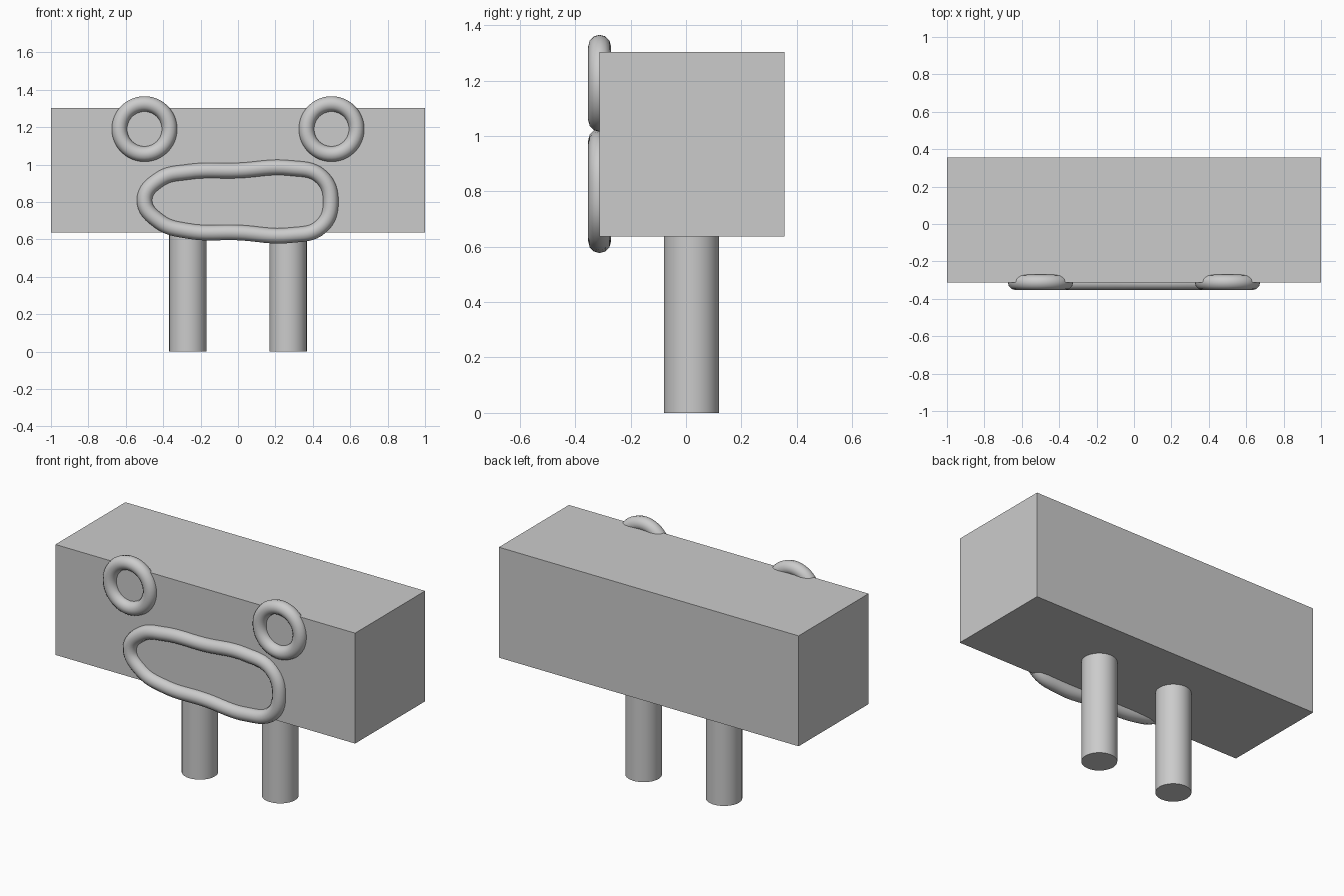
import bpy
import math

if "Cube" in bpy.data.objects:
    bpy.data.objects.remove(bpy.data.objects["Cube"])

grey = bpy.data.materials.new("plain grey")
grey.diffuse_color = (0.6, 0.6, 0.6, 1)
grey.use_nodes = True
grey.node_tree.nodes["Principled BSDF"].inputs["Base Color"].default_value = grey.diffuse_color

FRONT, BACK, BOTTOM, TOP = -0.312, 0.355, 0.637, 1.303
TUBE = 0.041


def finish(obj, name, smooth=True):
    obj.name = name
    obj.data.materials.clear()
    obj.data.materials.append(grey)
    if smooth:
        bpy.ops.object.shade_smooth_by_angle(angle=math.radians(35))


# Box body
bpy.ops.mesh.primitive_cube_add(size=1, location=(0, (FRONT + BACK) / 2, (TOP + BOTTOM) / 2))
body = bpy.context.object
body.scale = (2, BACK - FRONT, TOP - BOTTOM)
bpy.ops.object.transform_apply(location=False, rotation=False, scale=True)
finish(body, "body", smooth=False)

for side, s in (("left", -1), ("right", 1)):
    # Round legs, overlapping slightly into the body
    height = BOTTOM + 0.02
    bpy.ops.mesh.primitive_cylinder_add(vertices=32, radius=0.1, depth=height,
                                        location=(s * 0.268, 0.02, height / 2))
    finish(bpy.context.object, side + "_leg")

    # Ring eyes, half sunk into the front
    bpy.ops.mesh.primitive_torus_add(major_segments=48, minor_segments=12,
                                     major_radius=0.134, minor_radius=TUBE,
                                     location=(s * 0.5, FRONT, 1.19),
                                     rotation=(math.pi / 2, 0, 0))
    finish(bpy.context.object, side + "_eye")

# Mouth: closed tube along an uneven loop
loop = [(-0.5, 0.81), (-0.42, 0.92), (-0.27, 0.96), (0, 0.968), (0.28, 0.981),
        (0.444, 0.935), (0.496, 0.80), (0.444, 0.668), (0.283, 0.622),
        (0, 0.636), (-0.27, 0.645), (-0.42, 0.695)]
curve = bpy.data.curves.new("mouth", "CURVE")
curve.dimensions = "3D"
curve.bevel_depth = TUBE
curve.bevel_resolution = 4
spline = curve.splines.new("BEZIER")
spline.resolution_u = 8
spline.use_cyclic_u = True
spline.bezier_points.add(len(loop) - 1)
for point, (x, z) in zip(spline.bezier_points, loop):
    point.co = (x, FRONT, z)
    point.handle_left_type = point.handle_right_type = "AUTO"
mouth = bpy.data.objects.new("mouth", curve)
bpy.context.collection.objects.link(mouth)
bpy.ops.object.select_all(action="DESELECT")
mouth.select_set(True)
bpy.context.view_layer.objects.active = mouth
bpy.ops.object.convert(target="MESH")
finish(bpy.context.object, "mouth")
